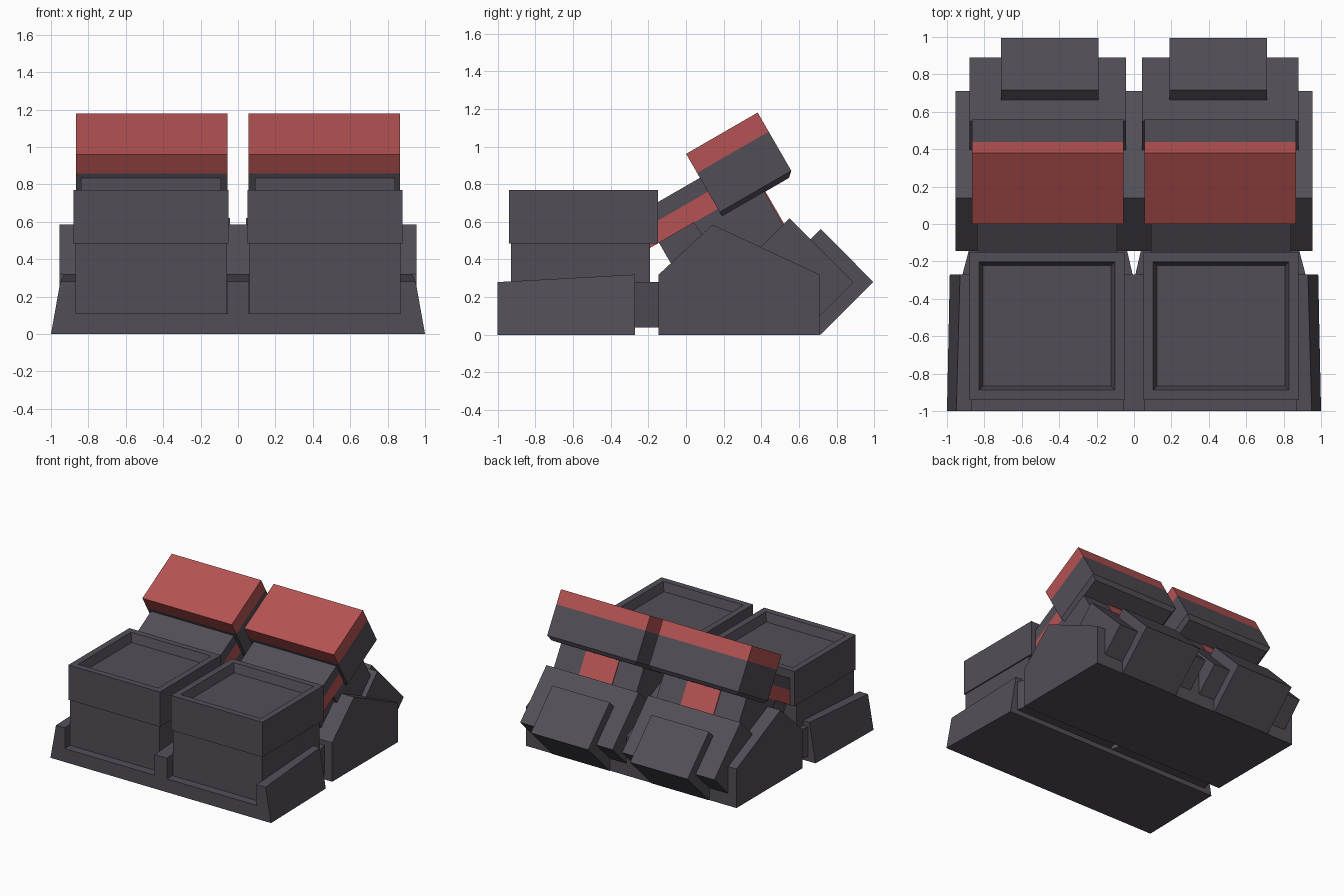
import bpy, bmesh, math

if "Cube" in bpy.data.objects:
    bpy.data.objects.remove(bpy.data.objects["Cube"])

def material(name, rgb):
    m = bpy.data.materials.new(name)
    m.diffuse_color = (*rgb, 1)
    m.use_nodes = True
    m.node_tree.nodes["Principled BSDF"].inputs["Base Color"].default_value = m.diffuse_color
    return m

GREY = material("dark grey", (0.084, 0.076, 0.095))
RED = material("muted red", (0.46, 0.084, 0.084))

def loft(name, rings, mat, mirror=False):
    """Join equal-length rings of 3D points and cap both ends."""
    bm = bmesh.new()
    vs = [[bm.verts.new(p) for p in r] for r in rings]
    n = len(vs[0])
    for a, b in zip(vs, vs[1:]):
        for i in range(n):
            bm.faces.new((a[i], a[(i + 1) % n], b[(i + 1) % n], b[i]))
    bm.faces.new(vs[0])
    bm.faces.new(vs[-1])
    bmesh.ops.recalc_face_normals(bm, faces=bm.faces)
    me = bpy.data.meshes.new(name)
    bm.to_mesh(me)
    bm.free()
    me.materials.append(mat)
    ob = bpy.data.objects.new(name, me)
    bpy.context.collection.objects.link(ob)
    if mirror:
        ob.modifiers.new("Mirror", 'MIRROR').use_mirror_merge = False
    return ob

def slab(name, x0, x1, profile, mat=GREY, mirror=True):
    """Side profile of (y, z) points extruded across x."""
    return loft(name, [[(x, y, z) for y, z in profile] for x in (x0, x1)], mat, mirror)

def rect(y0, y1, z0, z1):
    return [(y0, z0), (y1, z0), (y1, z1), (y0, z1)]

C, S = math.cos(math.radians(30)), math.sin(math.radians(30))

def tilt(u, n):
    """Reclined frame: u along the backrest, n out of its top."""
    return (u * C - n * S, u * S + n * C)

def tilted(u0, u1, n0, n1):
    return [tilt(*p) for p in rect(u0, u1, n0, n1)]

# Front base: notched section lofted front to back
def base_section(y, bottom, top, height):
    half = [(0.055, height), (0.055, 0.11), (0.87, 0.11), (0.87, height), (top, height), (bottom, 0)]
    pts = half + [(-x, z) for x, z in reversed(half)]
    return [(x, y, z) for x, z in pts]

loft("front_base", [base_section(-1, 1, 0.95, 0.28), base_section(-0.27, 0.985, 0.93, 0.32)], GREY)

# Rear base
slab("rear_base", -0.955, 0.955,
     [(-0.145, 0), (0.71, 0), (0.71, 0.32), (0.14, 0.585), (-0.145, 0.32)], mirror=False)

# Tapered links between the bases
loft("base_link", [[(x0, y, 0.04), (x1, y, 0.04), (x1, y, 0.28), (x0, y, 0.28)]
                   for y, x0, x1 in ((-0.28, 0.005, 0.92), (-0.13, 0.04, 0.88))], GREY, True)

# Seat cushions with a recessed top
slab("seat_lower", 0.06, 0.87, rect(-0.93, -0.19, 0.04, 0.49))

def seat_ring(inset, z):
    x0, x1, y0, y1 = 0.05 + inset, 0.88 - inset, -0.94 + inset, -0.15 - inset
    return [(x0, y0, z), (x1, y0, z), (x1, y1, z), (x0, y1, z)]

loft("seat_cushion", [seat_ring(0, 0.485), seat_ring(0, 0.77), seat_ring(0.052, 0.77),
                      seat_ring(0.073, 0.70)], GREY, True)

# Reclined backrest in layers
slab("backrest_top", 0.09, 0.84, tilted(0.1, 0.70, 0.60, 0.685))
slab("backrest_red_band", 0.09, 0.84, tilted(0.06, 0.70, 0.495, 0.60), RED)
slab("backrest_underside", 0.12, 0.81, tilted(0.12, 0.6, 0.15, 0.495))
slab("backrest_rear_block", 0.09, 0.84, tilted(0.335, 0.74, 0.1, 0.495))
slab("backrest_red_spine", 0.31, 0.61, tilted(0.5, 0.746, 0.1, 0.49), RED)

# Headrest: red cap over a grey block with a chamfered underside
slab("headrest_cap", 0.057, 0.867, tilted(0.481, 0.92, 0.715, 0.832), RED)

def head_ring(inset, n):
    corners = [(0.057 + inset, 0.481), (0.867 - inset, 0.481),
               (0.867 - inset, 0.92 - inset), (0.057 + inset, 0.92 - inset)]
    return [(x, *tilt(u, n)) for x, u in corners]

loft("headrest_block", [head_ring(0, 0.715), head_ring(0, 0.475), head_ring(0.03, 0.448)], GREY, True)

# Rear housings tilted at 45 degrees
slab("rear_housing", 0.043, 0.88, [(0.39, 0.46), (0.55, 0.62), (0.89, 0.28), (0.70, 0.09)])
slab("rear_box", 0.19, 0.71, [(0.65, 0.495), (0.717, 0.562), (0.995, 0.28), (0.715, 0.0), (0.68, 0.02)])
